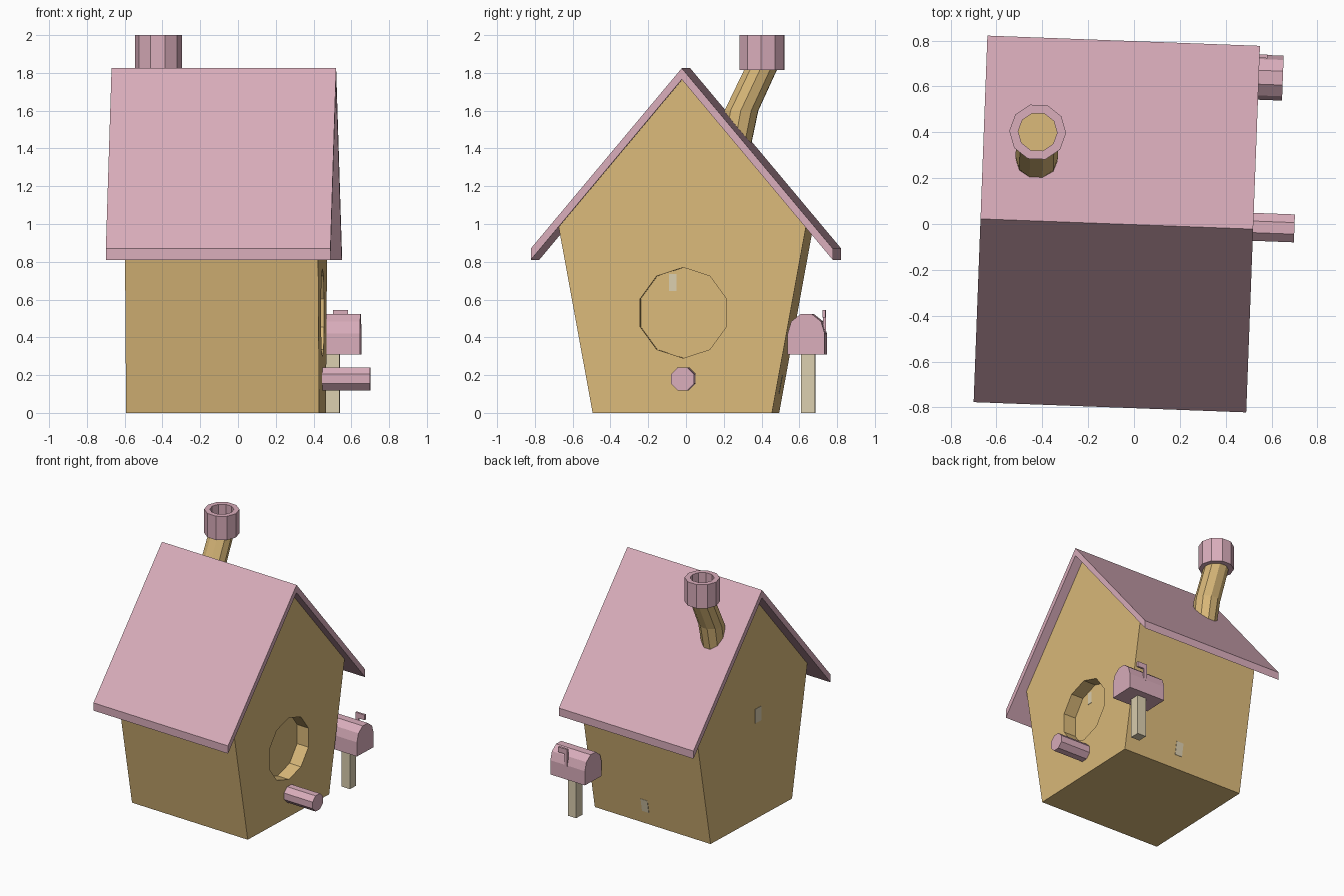
import bpy, bmesh
from math import sin, cos, pi, radians
from mathutils import Matrix

if "Cube" in bpy.data.objects:
    bpy.data.objects.remove(bpy.data.objects["Cube"])

# The whole house is turned slightly about z
PLACE = Matrix.Translation((-0.075, 0, 0)) @ Matrix.Rotation(radians(-2.15), 4, 'Z')


def material(name, rgb):
    mat = bpy.data.materials.new(name)
    mat.use_nodes = True
    mat.diffuse_color = (*rgb, 1)
    mat.node_tree.nodes["Principled BSDF"].inputs["Base Color"].default_value = (*rgb, 1)
    return mat


pink = material("dusty pink", (0.70, 0.42, 0.50))
tan = material("tan wood", (0.71, 0.49, 0.195))
cream = material("pale cream", (0.71, 0.62, 0.43))


def loft(name, rings, mat, closed=False):
    """Skin a stack of equal rings; cap the ends, or join last to first."""
    bm = bmesh.new()
    loops = [[bm.verts.new(p) for p in ring] for ring in rings]
    pairs = list(zip(loops, loops[1:]))
    if closed:
        pairs.append((loops[-1], loops[0]))
    else:
        bm.faces.new(loops[0])
        bm.faces.new(loops[-1])
    n = len(loops[0])
    for a, b in pairs:
        for i in range(n):
            j = (i + 1) % n
            bm.faces.new((a[i], a[j], b[j], b[i]))
    bmesh.ops.recalc_face_normals(bm, faces=bm.faces)
    bm.transform(PLACE)
    mesh = bpy.data.meshes.new(name)
    bm.to_mesh(mesh)
    bm.free()
    mesh.materials.append(mat)
    obj = bpy.data.objects.new(name, mesh)
    bpy.context.collection.objects.link(obj)
    return obj


def prism(name, profile, x0, x1, mat):
    """Extrude a (y, z) profile along x."""
    return loft(name, [[(x, y, z) for y, z in profile] for x in (x0, x1)], mat)


def polygon(cy, cz, r, n, turn=0.0):
    return [(cy + r * cos(turn + 2 * pi * i / n), cz + r * sin(turn + 2 * pi * i / n))
            for i in range(n)]


def rect(cy, cz, hy, hz):
    return [(cy - hy, cz - hz), (cy + hy, cz - hz), (cy + hy, cz + hz), (cy - hy, cz + hz)]


def ring(cx, cy, z, r, n=10):
    return [(x, y, z) for x, y in polygon(cx, cy, r, n)]


# House body with a round recess in the gable
body = prism("house_body", [(-0.475, 0), (0.475, 0), (0.655, 0.985), (0, 1.765), (-0.655, 0.985)],
             -0.50, 0.523, tan)
cutter = prism("recess_cutter", polygon(0.005, 0.53, 0.24, 10, pi / 2), 0.423, 0.7, tan)
cutter.hide_render = True
cut = body.modifiers.new("recess", 'BOOLEAN')
cut.operation = 'DIFFERENCE'
cut.solver = 'EXACT'
cut.object = cutter
bpy.context.view_layer.objects.active = body
bpy.ops.object.modifier_apply(modifier="recess")
bpy.data.objects.remove(cutter)

# Roof and perch
prism("roof", [(-0.8, 0.81), (0, 1.765), (0.8, 0.81), (0.8, 0.87), (0, 1.825), (-0.8, 0.87)],
      -0.595, 0.595, pink)
prism("perch", polygon(0.01, 0.18, 0.066, 8, pi / 8), 0.50, 0.775, pink)

# Bent chimney pipe and hollow cap
CX = -0.36
loft("chimney_pipe", [ring(CX, 0.225, 1.3, 0.085), ring(CX, 0.28, 1.6, 0.093),
                      ring(CX, 0.388, 1.83, 0.09)], tan)
loft("chimney_cap", [ring(CX, 0.388, 1.815, 0.124), ring(CX, 0.388, 2.0, 0.124),
                     ring(CX, 0.388, 2.0, 0.085), ring(CX, 0.388, 1.815, 0.085)], pink, closed=True)

# Mailbox with arched top, post and flag
arch = [(0.663 + 0.098 * cos(pi * i / 5), 0.42 + 0.108 * sin(pi * i / 5)) for i in range(6)]
prism("mailbox", [(0.565, 0.31), (0.761, 0.31)] + arch, 0.395, 0.70, pink)
prism("mailbox_post", rect(0.668, 0.16, 0.037, 0.16), 0.515, 0.588, cream)
prism("flag_arm", rect(0.755, 0.48, 0.008, 0.065), 0.55, 0.575, pink)
prism("flag_head", rect(0.755, 0.525, 0.008, 0.02), 0.555, 0.63, pink)

# Small worn patches in the paint
prism("recess_patch", rect(-0.055, 0.69, 0.02, 0.045), 0.421, 0.426, cream)
prism("end_wall_patch", rect(-0.08, 0.80, 0.035, 0.055), -0.503, -0.498, cream)
lean = 0.18 / 0.985
prism("side_wall_patch", [(0.475 + lean * z + d, z) for z, d in
                          ((0.10, -0.002), (0.10, 0.003), (0.20, 0.003), (0.20, -0.002))],
      0.03, 0.09, cream)
